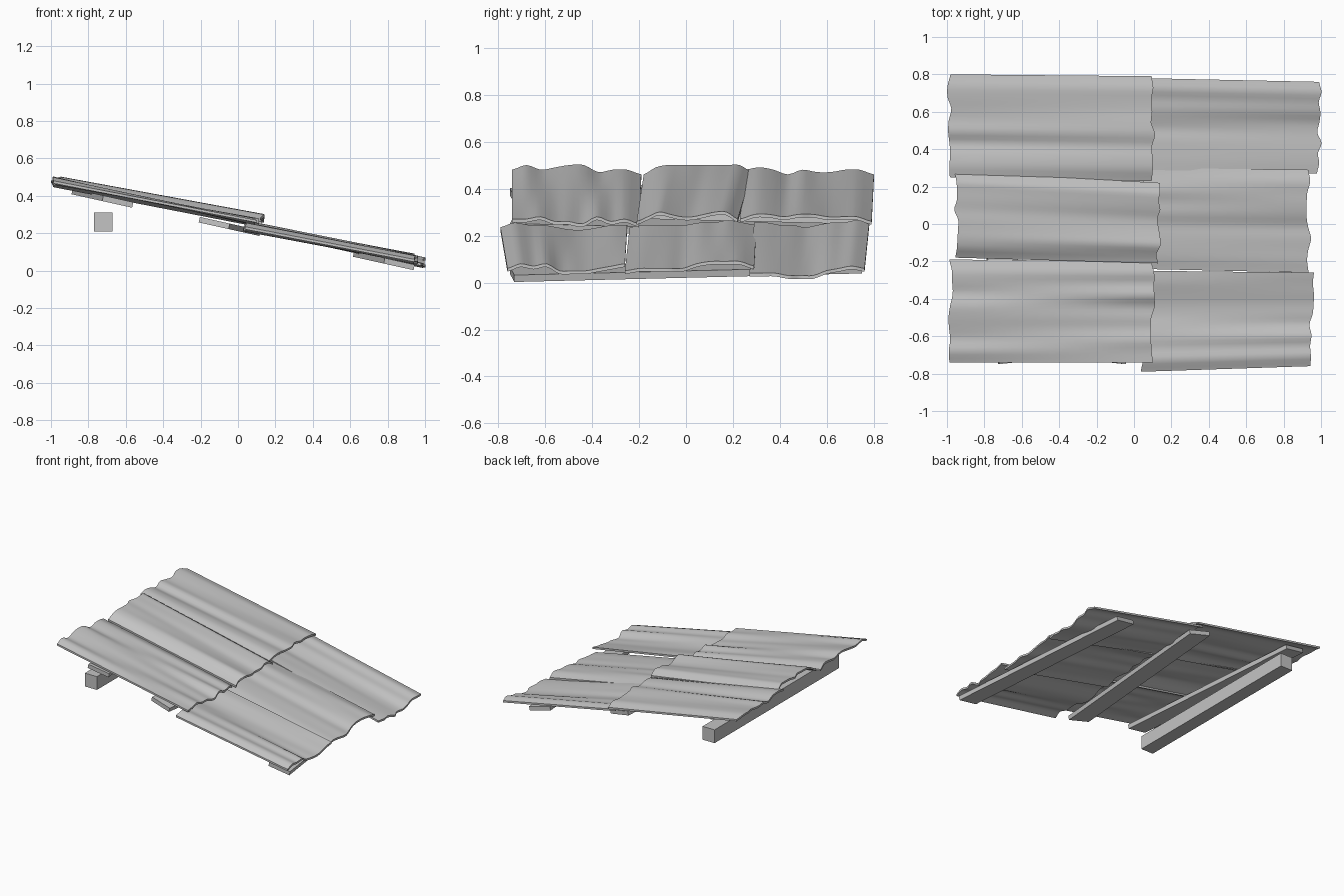
import bpy
import bmesh
import random
from math import atan
from mathutils import Matrix, Vector

if "Cube" in bpy.data.objects:
    bpy.data.objects.remove(bpy.data.objects["Cube"], do_unlink=True)

rng = random.Random(4)
SLOPE = 0.222
THICK = 0.014

grey = bpy.data.materials.new("weathered_grey")
grey.use_nodes = True
colour = (0.55, 0.55, 0.55, 1)
grey.diffuse_color = colour
grey.node_tree.nodes["Principled BSDF"].inputs["Base Color"].default_value = colour


def finish(name, bm, smooth=False):
    bmesh.ops.recalc_face_normals(bm, faces=bm.faces)
    mesh = bpy.data.meshes.new(name)
    bm.to_mesh(mesh)
    bm.free()
    mesh.materials.append(grey)
    obj = bpy.data.objects.new(name, mesh)
    bpy.context.collection.objects.link(obj)
    if smooth:
        bpy.ops.object.select_all(action="DESELECT")
        obj.select_set(True)
        bpy.context.view_layer.objects.active = obj
        bpy.ops.object.shade_smooth_by_angle(angle=0.7)


def curve_through(values, sub=3):
    """Smooth list of values passing through the given ones."""
    out = []
    last = len(values) - 1
    for i in range(last):
        a, b, c, d = (values[min(max(i + k, 0), last)] for k in (-1, 0, 1, 2))
        for s in range(sub):
            t = s / sub
            out.append(b + t / 2 * (c - a + t * (2 * a - 5 * b + 4 * c - d
                                                 + t * (3 * (b - c) + d - a))))
    return out + [values[-1]]


def edge_line(x, y0, y1, base, bumps):
    """Wavy end of a sheet, bumps are in hundredths above the base height."""
    heights = curve_through(bumps)
    ragged = curve_through([rng.uniform(-0.013, 0.013) for _ in bumps])
    n = len(heights) - 1
    return [Vector((x + r, y0 + (y1 - y0) * i / n, base + h / 100))
            for i, (h, r) in enumerate(zip(heights, ragged))]


def sheet(name, high, low, steps=8):
    """Corrugated sheet lofted between its high and low ends."""
    top, bottom = edge_line(*high), edge_line(*low)
    bm = bmesh.new()
    rows = [[bm.verts.new(a.lerp(b, s / steps)) for a, b in zip(top, bottom)]
            for s in range(steps + 1)]
    for r, q in zip(rows, rows[1:]):
        for i in range(len(r) - 1):
            bm.faces.new((r[i], q[i], q[i + 1], r[i + 1]))
    made = bmesh.ops.extrude_face_region(bm, geom=bm.faces[:], use_keep_orig=True)
    verts = [v for v in made["geom"] if isinstance(v, bmesh.types.BMVert)]
    bmesh.ops.translate(bm, verts=verts, vec=(0, 0, -THICK))
    finish(name, bm, smooth=True)


def box(name, size, matrix):
    bm = bmesh.new()
    bmesh.ops.create_cube(bm, size=1, matrix=matrix @ Matrix.Diagonal((*size, 1)))
    finish(name, bm)


# Upper row of sheets
sheet("upper_front_sheet",
      (-0.98, -0.74, -0.19, 0.45, (3, 5, 3, 4, 5, 5, 2, 3, 3, 1)),
      (0.1, -0.74, -0.2, 0.24, (3, 3, 4, 2, 2, 1, 4, 2, 3, 1)))
sheet("upper_middle_sheet",
      (-0.95, -0.18, 0.28, 0.45, (1, 4, 5, 5, 5, 5, 5, 5, 5, 2)),
      (0.13, -0.21, 0.22, 0.24, (2, 4, 6, 5, 4, 4, 5, 6, 6, 3)))
sheet("upper_back_sheet",
      (-0.985, 0.25, 0.8, 0.45, (3, 4, 3, 1, 3, 2, 2, 3, 3, 1)),
      (0.1, 0.23, 0.79, 0.24, (3, 5, 5, 4, 5, 5, 4, 4, 4, 2)))

# Lower row of sheets
sheet("lower_front_sheet",
      (0.04, -0.79, -0.25, 0.225, (1, 3, 2, 2, 1, 0, 0, 1, 2, 2)),
      (0.95, -0.76, -0.26, 0.03, (3, 5, 4, 5, 2, 2, 2, 3, 4, 5)))
sheet("lower_middle_sheet",
      (0.05, -0.24, 0.3, 0.225, (1, 2, 2, 2, 2, 3, 3, 4, 3, 2)),
      (0.935, -0.26, 0.29, 0.03, (2, 3, 3, 3, 3, 5, 6, 6, 6, 4)))
sheet("lower_back_sheet",
      (0.05, 0.29, 0.78, 0.225, (3, 3, 2, 2, 1, 2, 3, 3, 4, 3)),
      (0.99, 0.27, 0.76, 0.02, (2, 2, 2, 1, 1, 1, 3, 4, 5, 4)))

# Skewed flat battens lying along the slope
for name, x, yaw in (("upper_batten", -0.725, 0.113),
                     ("middle_batten", -0.045, -0.113),
                     ("lower_batten", 0.78, 0.113)):
    place = Matrix.Translation((x, 0, 0.226 - SLOPE * x))
    tilt = Matrix.Rotation(atan(SLOPE), 4, "Y")
    box(name, (0.165, 1.49, 0.03), place @ tilt @ Matrix.Rotation(yaw, 4, "Z"))

# Square beam under the high side
box("support_beam", (0.1, 1.48, 0.1), Matrix.Translation((-0.72, 0.02, 0.26)))
